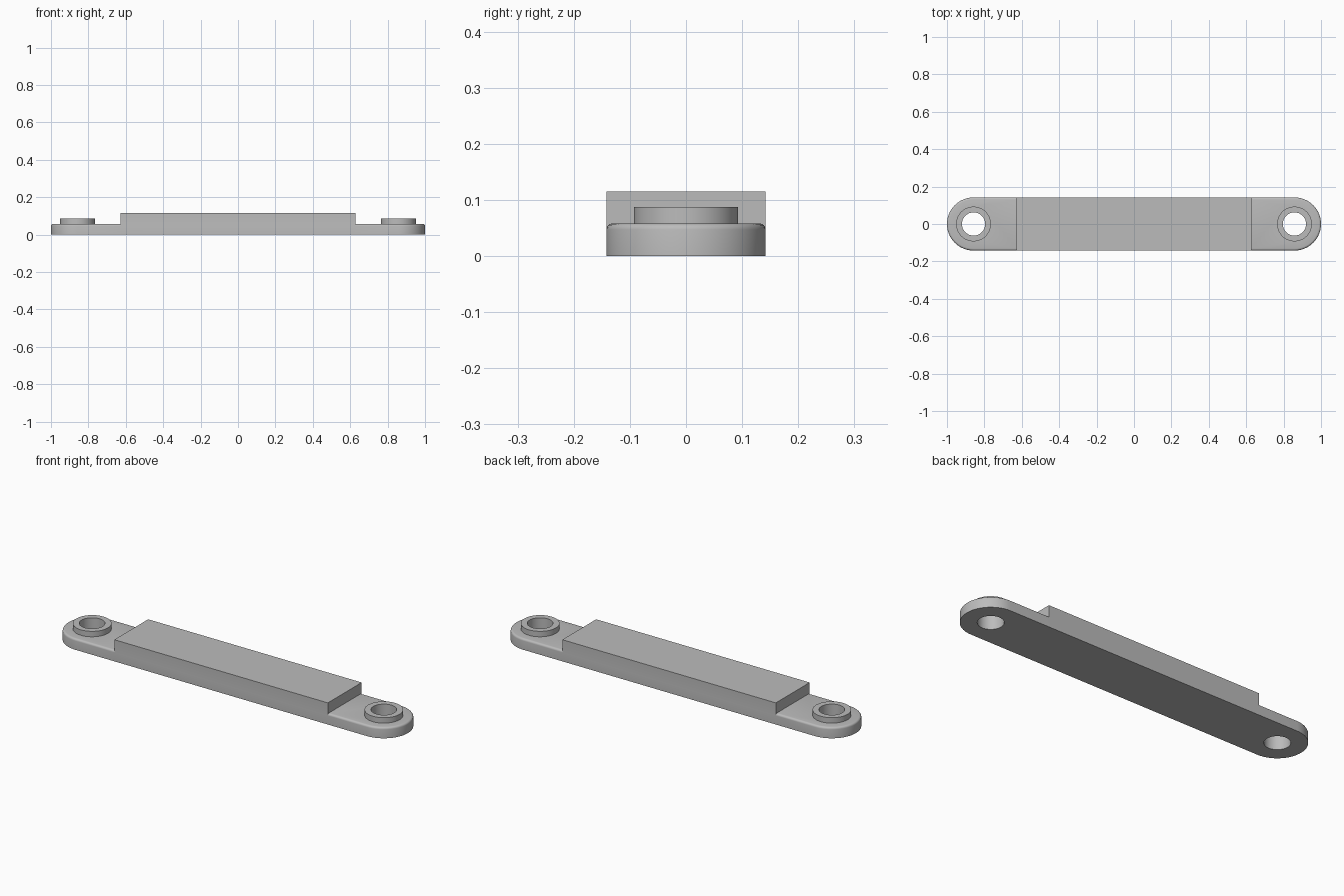
import bpy, bmesh
from math import pi, sin, cos, radians

HALF_W = 0.142      # half width and end radius
PIN_X = 1 - HALF_W  # hole centres
BLOCK_X = 0.628
PLATE_H, BOSS_H, BLOCK_H = 0.058, 0.087, 0.115
SEG = 64

old = bpy.data.objects.get("Cube")
if old:
    bpy.data.objects.remove(old)

grey = bpy.data.materials.new("plain grey")
grey.use_nodes = True
COLOR = (0.5, 0.5, 0.5, 1)
grey.diffuse_color = COLOR
grey.node_tree.nodes["Principled BSDF"].inputs["Base Color"].default_value = COLOR


def prism(name, outline, z0, z1, round_top=0):
    """Extrude a flat outline, optionally rounding its top rim."""
    bm = bmesh.new()
    base = bm.faces.new([bm.verts.new((x, y, z0)) for x, y in outline])
    ext = bmesh.ops.extrude_face_region(bm, geom=[base])["geom"]
    bmesh.ops.translate(bm, vec=(0, 0, z1 - z0),
                        verts=[g for g in ext if isinstance(g, bmesh.types.BMVert)])
    bmesh.ops.recalc_face_normals(bm, faces=bm.faces)
    if round_top:
        rim = [e for e in bm.edges if all(v.co.z > z1 - 1e-5 for v in e.verts)]
        bmesh.ops.bevel(bm, geom=rim, offset=round_top, segments=4,
                        profile=0.5, affect='EDGES')
    mesh = bpy.data.meshes.new(name)
    bm.to_mesh(mesh)
    bm.free()
    mesh.materials.append(grey)
    ob = bpy.data.objects.new(name, mesh)
    bpy.context.collection.objects.link(ob)
    return ob


def arc(cx, r, start, sweep, n):
    return [(cx + r * cos(start + sweep * i / n), r * sin(start + sweep * i / n))
            for i in range(n + 1)]


def circle(cx, r):
    return arc(cx, r, 0, 2 * pi, SEG)[:-1]


def combine(target, tool, operation):
    mod = target.modifiers.new(operation.title(), 'BOOLEAN')
    mod.operation, mod.object, mod.solver = operation, tool, 'EXACT'
    bpy.context.view_layer.objects.active = target
    bpy.ops.object.modifier_apply(modifier=mod.name)
    bpy.data.objects.remove(tool)


# Round-ended base plate with a softened top rim
stadium = (arc(PIN_X, HALF_W, -pi / 2, pi, SEG // 2)
           + arc(-PIN_X, HALF_W, pi / 2, pi, SEG // 2))
link = prism("link_bar", stadium, 0, PLATE_H, round_top=0.011)

# Raised centre block, flush with the plate sides
corners = [(-BLOCK_X, -HALF_W), (BLOCK_X, -HALF_W),
           (BLOCK_X, HALF_W), (-BLOCK_X, HALF_W)]
combine(link, prism("centre_block", corners, 0, BLOCK_H), 'UNION')

# Collar and through hole at each end
for side in (-1, 1):
    collar = prism("collar", circle(side * PIN_X, 0.093), 0.02, BOSS_H)
    combine(link, collar, 'UNION')
    hole = prism("hole_cutter", circle(side * PIN_X, 0.062), -0.1, 0.2)
    combine(link, hole, 'DIFFERENCE')

bpy.ops.object.select_all(action='DESELECT')
link.select_set(True)
bpy.context.view_layer.objects.active = link
bpy.ops.object.shade_smooth_by_angle(angle=radians(30))
